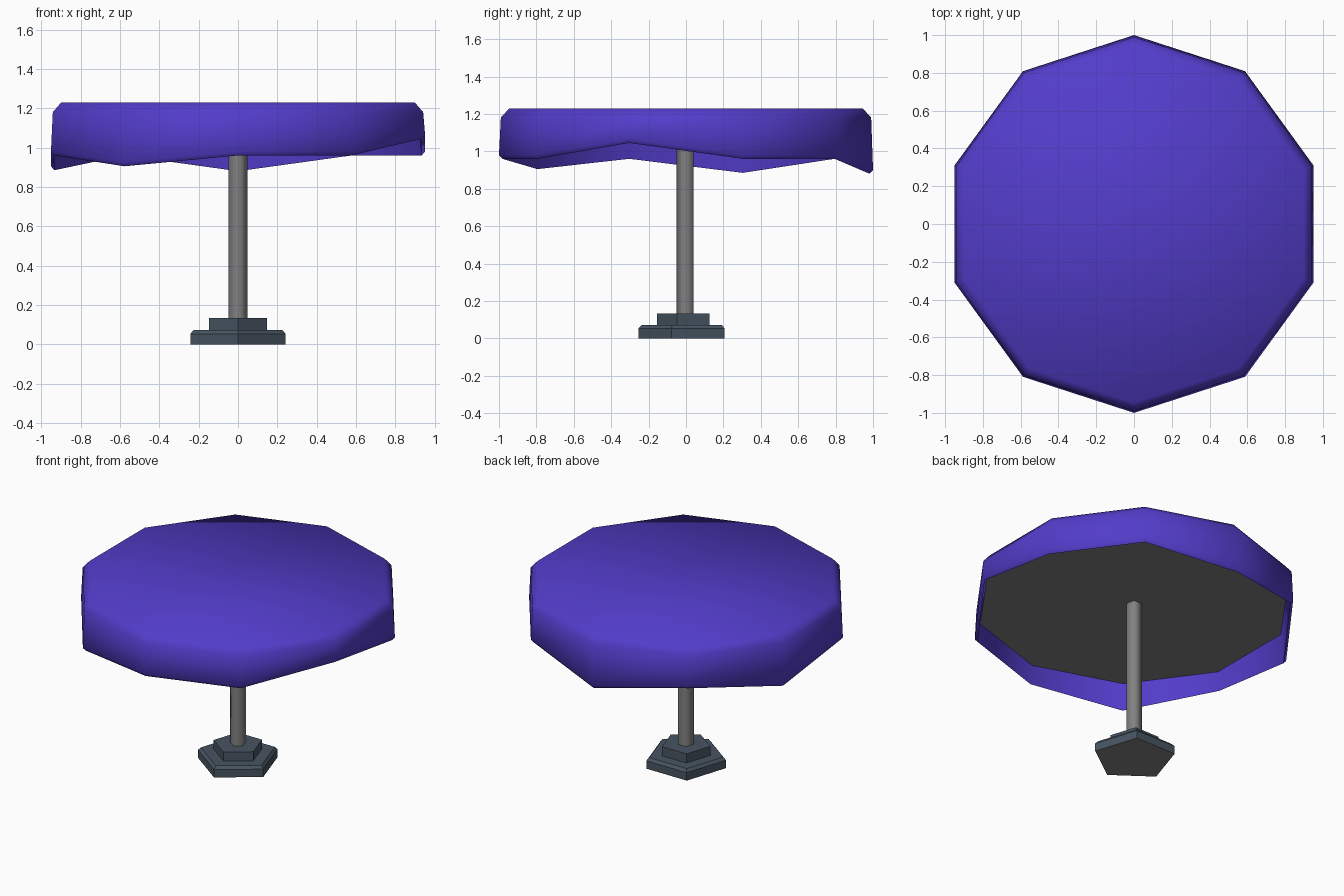
import bpy, bmesh, math

if "Cube" in bpy.data.objects:
    bpy.data.objects.remove(bpy.data.objects["Cube"])


def material(name, rgb):
    m = bpy.data.materials.new(name)
    m.diffuse_color = (*rgb, 1.0)
    m.use_nodes = True
    m.node_tree.nodes["Principled BSDF"].inputs["Base Color"].default_value = m.diffuse_color
    return m


purple = material("purple cloth", (0.085, 0.046, 0.590))
grey = material("grey metal", (0.220, 0.220, 0.220))
slate = material("dark slate", (0.064, 0.090, 0.122))


def ring_solid(name, sides, start, rings, mats, smooth_angle=None):
    """Loft closed rings of (radius, height function), capped at both ends."""
    bm = bmesh.new()
    loops = []
    for r, height in rings:
        loop = []
        for i in range(sides):
            a = start + 2 * math.pi * i / sides
            loop.append(bm.verts.new((r * math.cos(a), r * math.sin(a), height(i))))
        loops.append(loop)
    for a, b in zip(loops, loops[1:]):
        for i in range(sides):
            j = (i + 1) % sides
            bm.faces.new((a[i], a[j], b[j], b[i]))
    # the first ring is the underside, the last one the top
    under = bm.faces.new(list(reversed(loops[0])))
    under.material_index = len(mats) - 1
    bm.faces.new(loops[-1])
    bmesh.ops.recalc_face_normals(bm, faces=bm.faces)
    mesh = bpy.data.meshes.new(name)
    bm.to_mesh(mesh)
    bm.free()
    for m in mats:
        mesh.materials.append(m)
    ob = bpy.data.objects.new(name, mesh)
    bpy.context.collection.objects.link(ob)
    if smooth_angle:
        bpy.ops.object.select_all(action='DESELECT')
        ob.select_set(True)
        bpy.context.view_layer.objects.active = ob
        bpy.ops.object.shade_smooth_by_angle(angle=math.radians(smooth_angle))
    return ob


def flat(z):
    return lambda i: z


# Table top with an uneven hanging cloth; hem heights counter-clockwise from the back
hem = [0.88, 0.96, 0.885, 0.96, 0.905, 0.96, 0.96, 1.045, 0.96, 0.96]
ring_solid("table_top_with_cloth", 10, math.pi / 2, [
    (0.965, flat(1.085)),             # underside of the board
    (0.982, lambda i: hem[i]),        # inner hem
    (1.0, lambda i: hem[i] + 0.02),   # outer hem
    (0.99, flat(1.18)),
    (0.945, flat(1.23)),
], [purple, grey], 60)

# Five-sided pole
ring_solid("pole", 5, -math.pi / 2,
           [(0.05, flat(0.12)), (0.05, flat(1.09))], [grey], 80)

# Two-tier five-sided foot
ring_solid("foot_lower", 5, -math.pi / 2,
           [(0.255, flat(0)), (0.255, flat(0.053)), (0.237, flat(0.072))],
           [slate, grey])
ring_solid("foot_upper", 5, -math.pi / 2,
           [(0.155, flat(0.07)), (0.155, flat(0.133))], [slate])
